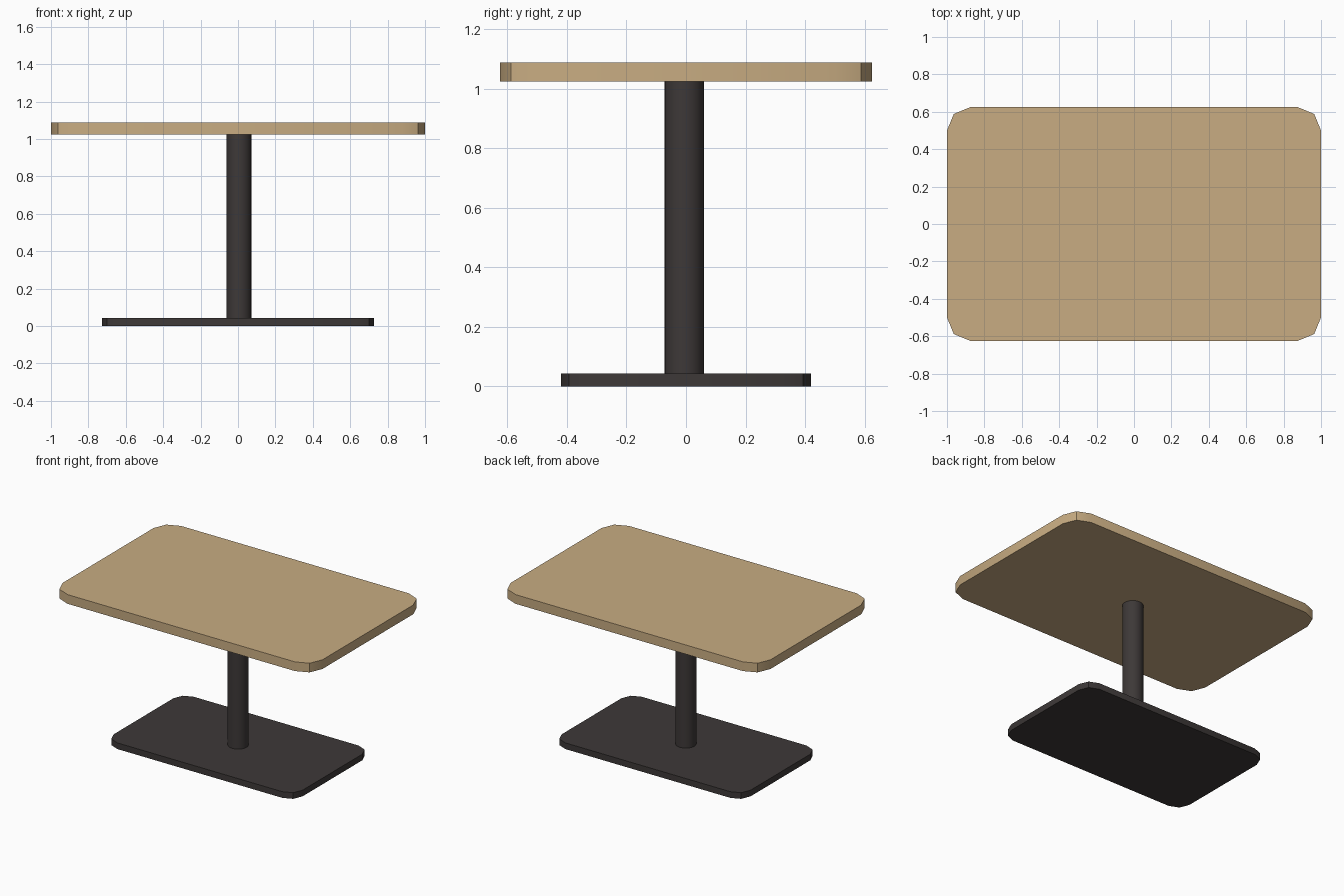
import bpy, bmesh, math

if "Cube" in bpy.data.objects:
    bpy.data.objects.remove(bpy.data.objects["Cube"])

def material(name, rgb):
    m = bpy.data.materials.new(name)
    m.diffuse_color = (*rgb, 1)
    m.use_nodes = True
    m.node_tree.nodes["Principled BSDF"].inputs["Base Color"].default_value = m.diffuse_color
    return m

wood = material("light wood", (0.578, 0.413, 0.223))
metal = material("dark metal", (0.047, 0.040, 0.039))

def prism(name, outline, z0, z1, mat):
    """Extrude a flat outline from z0 to z1, smoothing shallow edges."""
    bm = bmesh.new()
    face = bm.faces.new([bm.verts.new((x, y, z0)) for x, y in outline])
    ext = bmesh.ops.extrude_face_region(bm, geom=[face], use_keep_orig=True)
    top = [g for g in ext["geom"] if isinstance(g, bmesh.types.BMVert)]
    bmesh.ops.translate(bm, verts=top, vec=(0, 0, z1 - z0))
    bmesh.ops.recalc_face_normals(bm, faces=bm.faces)
    me = bpy.data.meshes.new(name)
    bm.to_mesh(me)
    bm.free()
    me.materials.append(mat)
    ob = bpy.data.objects.new(name, me)
    bpy.context.collection.objects.link(ob)
    bpy.ops.object.select_all(action='DESELECT')
    ob.select_set(True)
    bpy.context.view_layer.objects.active = ob
    bpy.ops.object.shade_smooth_by_angle(angle=math.radians(30))
    return ob

def rounded_rect(hx, hy, r, seg=2):
    pts = []
    for i, (sx, sy) in enumerate([(1, 1), (-1, 1), (-1, -1), (1, -1)]):
        for k in range(seg + 1):
            a = math.pi / 2 * (i + k / seg)
            pts.append((sx * (hx - r) + r * math.cos(a), sy * (hy - r) + r * math.sin(a)))
    return pts

def circle(cx, cy, r, n):
    return [(cx + r * math.cos(2 * math.pi * k / n), cy + r * math.sin(2 * math.pi * k / n))
            for k in range(n)]

# Table parts; the column sits very slightly off centre
prism("tabletop", rounded_rect(1.0, 0.625, 0.125), 1.025, 1.089, wood)
prism("column", circle(0.005, -0.006, 0.066, 24), 0.043, 1.025, metal)
prism("base_plate", rounded_rect(0.727, 0.42, 0.092), 0.0, 0.043, metal)
